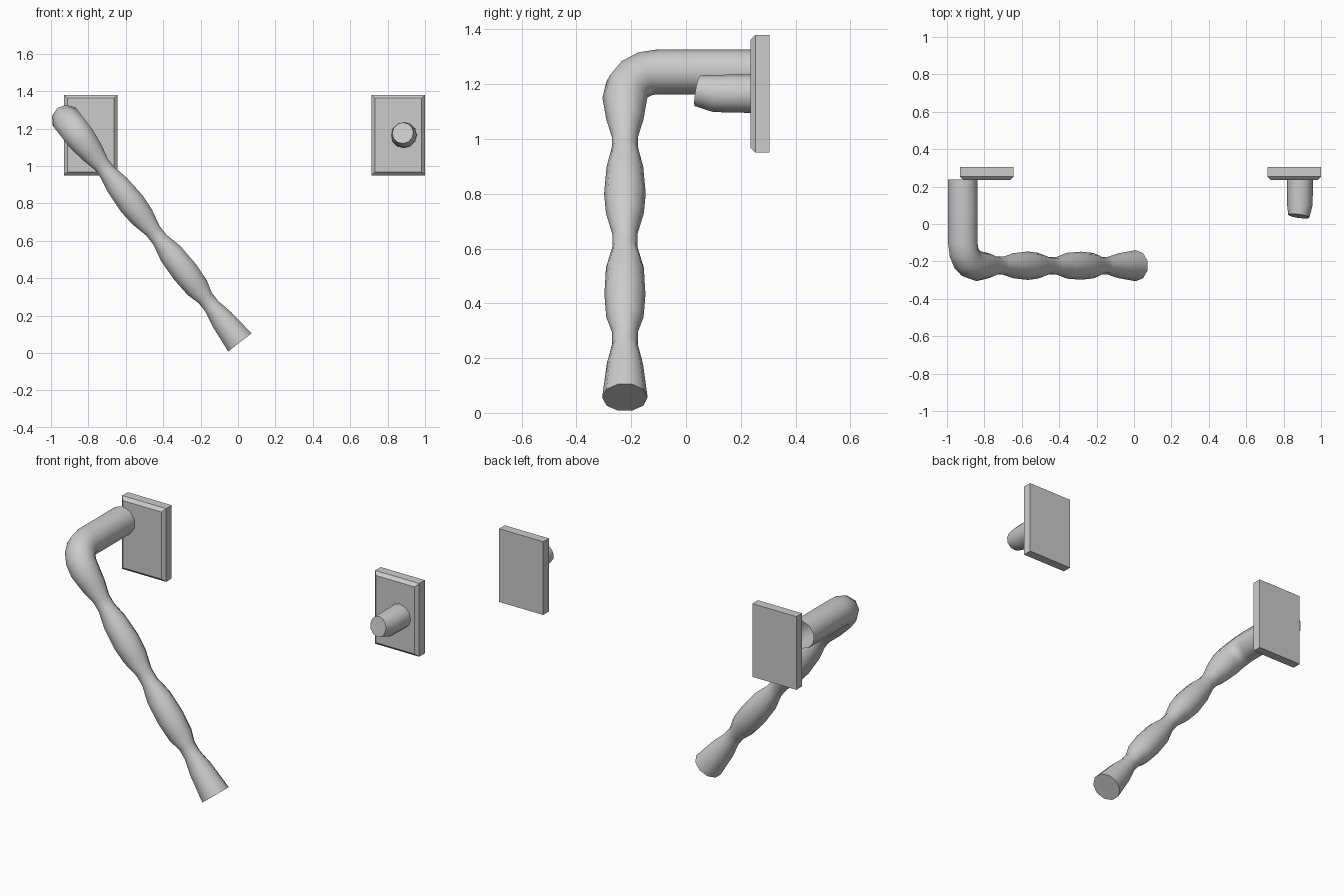
import bpy, bmesh, math
from mathutils import Vector

cube = bpy.data.objects.get("Cube")
if cube:
    bpy.data.objects.remove(cube)

grey = bpy.data.materials.new("grey_metal")
grey.use_nodes = True
grey.diffuse_color = (0.6, 0.6, 0.6, 1)
grey.node_tree.nodes["Principled BSDF"].inputs["Base Color"].default_value = (0.6, 0.6, 0.6, 1)


def finish(bm, name, smooth):
    bmesh.ops.recalc_face_normals(bm, faces=bm.faces)
    mesh = bpy.data.meshes.new(name)
    bm.to_mesh(mesh)
    bm.free()
    mesh.materials.append(grey)
    obj = bpy.data.objects.new(name, mesh)
    bpy.context.collection.objects.link(obj)
    if smooth:
        bpy.ops.object.select_all(action='DESELECT')
        obj.select_set(True)
        bpy.context.view_layer.objects.active = obj
        bpy.ops.object.shade_smooth_by_angle(angle=math.radians(50))
    return obj


def tube(name, stations, side, sides):
    """Skin rings given as (centre, tangent, radius); cap the last ring only."""
    bm = bmesh.new()
    rings = []
    for centre, tangent, radius in stations:
        t = tangent.normalized()
        v = t.cross(side).normalized()
        u = v.cross(t)
        angles = [math.tau * i / sides for i in range(sides)]
        rings.append([bm.verts.new(centre + radius * (v * math.cos(a) + u * math.sin(a)))
                      for a in angles])
    for a, b in zip(rings, rings[1:]):
        for i in range(sides):
            j = (i + 1) % sides
            bm.faces.new((a[i], a[j], b[j], b[i]))
    bm.faces.new(rings[-1])
    return finish(bm, name, True)


def wall_plate(name, x):
    """Upright plate with its four front edges chamfered."""
    bm = bmesh.new()
    bmesh.ops.create_cube(bm, size=1)
    for v in bm.verts:
        v.co = Vector((x + v.co.x * 0.286, 0.27 + v.co.y * 0.07, 1.165 + v.co.z * 0.43))
    front = [e for e in bm.edges if all(v.co.y < 0.27 for v in e.verts)]
    bmesh.ops.bevel(bm, geom=front, offset=0.018, segments=1, affect='EDGES')
    return finish(bm, name, False)


wall_plate("right_wall_plate", -0.787)
wall_plate("left_wall_plate", 0.857)

# Lever handle: straight neck, rounded elbow, then a beaded grip
forward = Vector((0, -1, 0))
down = Vector((0.614, 0, -0.789)).normalized()
elbow = Vector((-0.915, -0.103, 1.245))
bend = 0.12
path = [(Vector((-0.915, 0.237, 1.245)), forward, 0.082)]
for k in range(5):
    a = math.pi / 2 * k / 4
    centre = elbow + down * bend * (1 - math.cos(a)) + forward * bend * math.sin(a)
    path.append((centre, forward * math.cos(a) + down * math.sin(a), 0.082))
grip = [(0.22, 0.068), (0.30, 0.048), (0.35, 0.048), (0.44, 0.067), (0.565, 0.076),
        (0.655, 0.069), (0.75, 0.046), (0.81, 0.046), (0.905, 0.069), (1.03, 0.075),
        (1.135, 0.068), (1.205, 0.047), (1.26, 0.047), (1.35, 0.066), (1.506, 0.083)]
for s, r in grip:
    path.append((elbow + forward * bend + down * s, down, r))
tube("lever_handle", path, forward.cross(down), 10)

# Short peg with a slightly tilted tip
tube("peg", [(Vector((0.887, 0.24, 1.165)), forward, 0.07),
             (Vector((0.887, 0.10, 1.166)), forward, 0.068),
             (Vector((0.881, 0.042, 1.176)), Vector((-0.136, -1, 0.18)), 0.057)],
     Vector((1, 0, 0)), 12)
